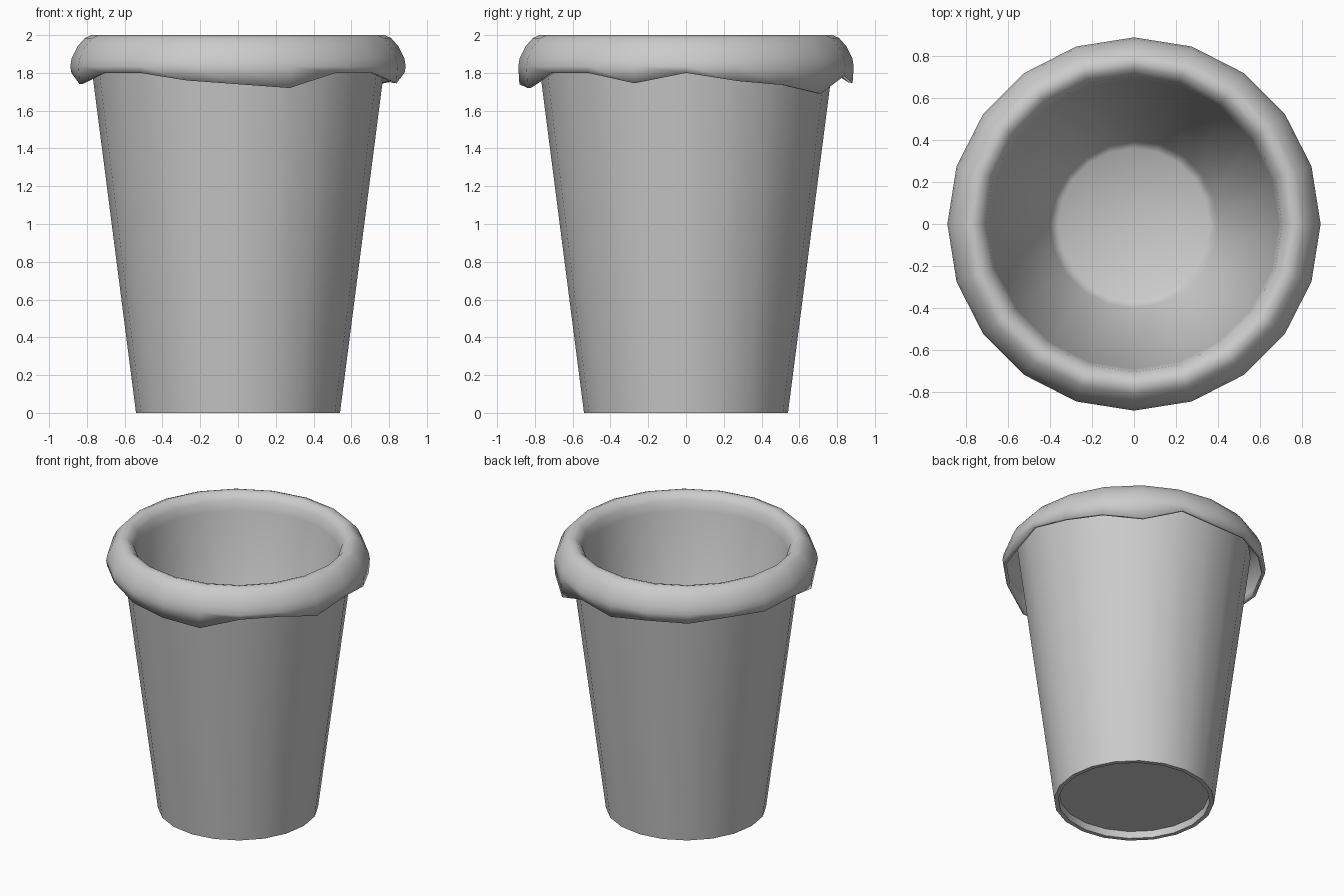
import bpy, bmesh, math

if "Cube" in bpy.data.objects:
    bpy.data.objects.remove(bpy.data.objects["Cube"])

SIDES = 20


def lathe(name, profile, edge_heights=None):
    """Turn (radius, z) points round z; edge_heights adds a ragged last ring."""
    bm = bmesh.new()
    rings = []
    for r, z in profile:
        rings.append([bm.verts.new((r * math.cos(2 * math.pi * j / SIDES),
                                    r * math.sin(2 * math.pi * j / SIDES), z))
                      for j in range(SIDES)])
    if edge_heights:
        for v, z in zip(rings[-1], edge_heights):
            v.co.z = z
    for a, b in zip(rings, rings[1:]):
        for j in range(SIDES):
            k = (j + 1) % SIDES
            bm.faces.new((a[j], b[j], b[k], a[k]))
    # Weld the points on the axis
    bmesh.ops.remove_doubles(bm, verts=bm.verts[:], dist=1e-5)
    mesh = bpy.data.meshes.new(name)
    bm.to_mesh(mesh)
    bm.free()
    obj = bpy.data.objects.new(name, mesh)
    bpy.context.collection.objects.link(obj)
    bpy.ops.object.select_all(action='DESELECT')
    obj.select_set(True)
    bpy.context.view_layer.objects.active = obj
    bpy.ops.object.shade_smooth_by_angle(angle=math.radians(50))
    return obj


# Tapered bin with a recessed base
lathe("bin_body", [
    (0, 0.07), (0.515, 0.07), (0.757, 1.92), (0.787, 1.92),
    (0.54, 0), (0.51, 0), (0.505, 0.05), (0, 0.05)])

# Liner bag: floor, inner wall, rolled lip, uneven hem (from +x, anticlockwise)
hem = [1.80, 1.757, 1.735, 1.69, 1.785, 1.747, 1.775, 1.77, 1.795, 1.78,
       1.80, 1.74, 1.80, 1.80, 1.76, 1.74, 1.72, 1.80, 1.80, 1.745]
liner = lathe("bin_liner", [
    (0, 0.11), (0.36, 0.11), (0.40, 0.14), (0.69, 1.88), (0.705, 1.95),
    (0.74, 1.99), (0.775, 2.0), (0.81, 1.985), (0.85, 1.94), (0.88, 1.88),
    (0.888, 1.835), (0.882, 1.78)], hem)
solid = liner.modifiers.new("thickness", 'SOLIDIFY')
solid.thickness = 0.022
solid.offset = -1
